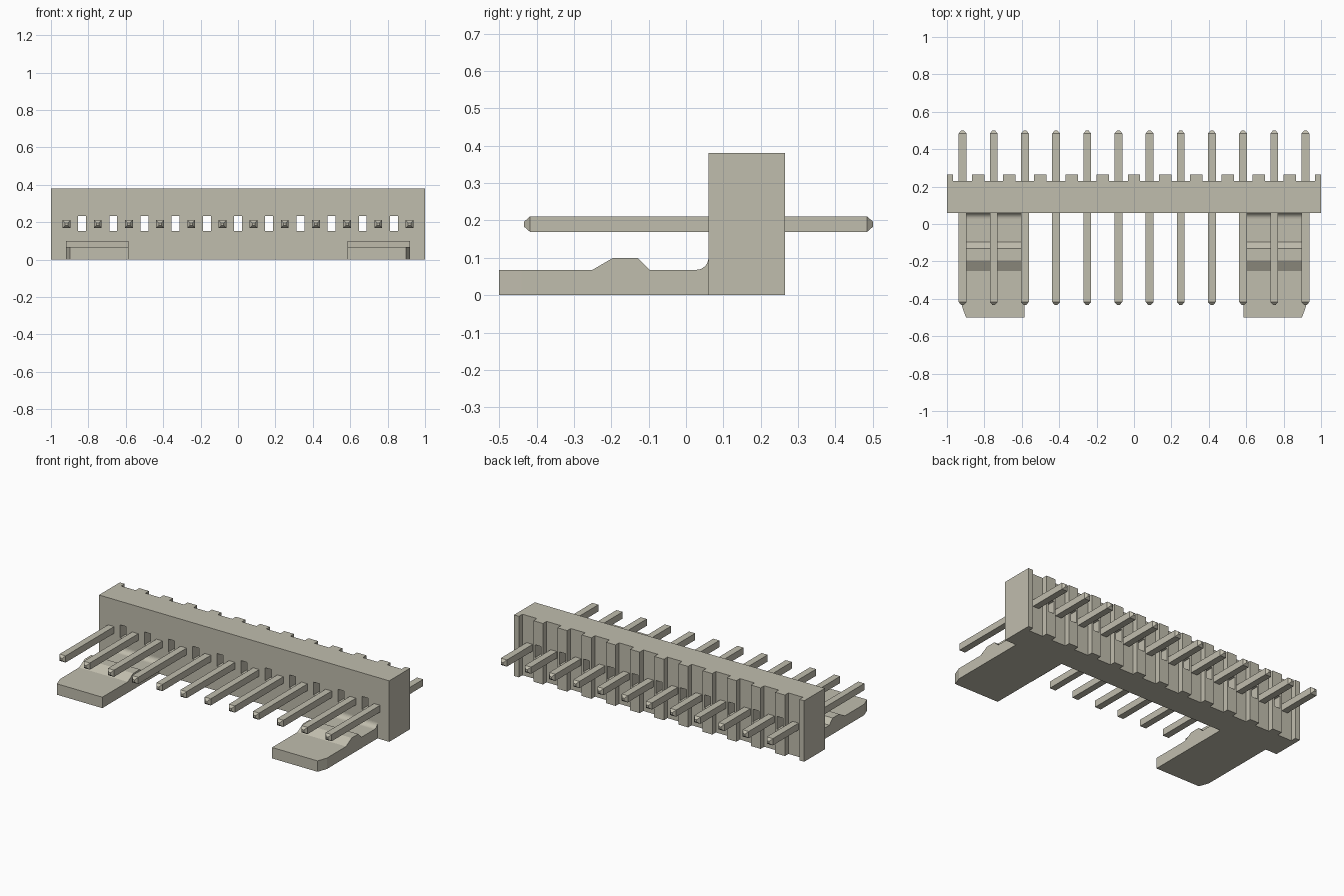
import bpy, bmesh, math
from mathutils import Vector

cube = bpy.data.objects.get("Cube")
if cube:
    bpy.data.objects.remove(cube, do_unlink=True)

mat = bpy.data.materials.new("warm grey plastic")
mat.use_nodes = True
COLOUR = (0.53, 0.51, 0.42, 1)
mat.diffuse_color = COLOUR
mat.node_tree.nodes["Principled BSDF"].inputs["Base Color"].default_value = COLOUR

PITCH = 1 / 6
PIN_X = [(i - 5.5) * PITCH for i in range(12)]
GAP_X = [i * PITCH for i in range(-5, 6)]
PIN_Z = 0.19


def make_object(name, bm):
    bmesh.ops.recalc_face_normals(bm, faces=bm.faces)
    mesh = bpy.data.meshes.new(name)
    bm.to_mesh(mesh)
    bm.free()
    mesh.materials.append(mat)
    obj = bpy.data.objects.new(name, mesh)
    bpy.context.collection.objects.link(obj)
    return obj


def extrude_outline(points, offset):
    bm = bmesh.new()
    face = bm.faces.new([bm.verts.new(p) for p in points])
    result = bmesh.ops.extrude_face_region(bm, geom=[face])
    moved = [v for v in result["geom"] if isinstance(v, bmesh.types.BMVert)]
    bmesh.ops.translate(bm, verts=moved, vec=Vector(offset))
    return bm


def apply_boolean(obj, cutter, operation):
    mod = obj.modifiers.new("cut", "BOOLEAN")
    mod.operation = operation
    mod.solver = "EXACT"
    mod.object = cutter
    cutter.hide_render = True
    graph = bpy.context.evaluated_depsgraph_get()
    mesh = bpy.data.meshes.new_from_object(obj.evaluated_get(graph))
    obj.modifiers.clear()
    obj.data = mesh
    bpy.data.objects.remove(cutter, do_unlink=True)


# Housing: ribbed back edge, with a channel behind every pin
FRONT, GROOVE, BACK = 0.06, 0.23, 0.265
outline = [(-1, FRONT, 0), (1, FRONT, 0), (1, BACK, 0)]
for x in reversed(PIN_X):
    outline += [(x + 0.05, BACK, 0), (x + 0.05, GROOVE, 0),
                (x - 0.05, GROOVE, 0), (x - 0.05, BACK, 0)]
outline.append((-1, BACK, 0))
housing = make_object("housing", extrude_outline(outline, (0, 0, 0.38)))

# Through windows between the pins
bm = bmesh.new()
for x in GAP_X:
    box = bmesh.ops.create_cube(bm, size=1)["verts"]
    bmesh.ops.scale(bm, verts=box, vec=(0.042, 0.6, 0.08))
    bmesh.ops.translate(bm, verts=box, vec=(x, 0.16, 0.193))
apply_boolean(housing, make_object("window_cutter", bm), "DIFFERENCE")

# Locking ramps: ridge on top, fillet at the housing, chamfered outer corner
R = 0.032
profile = [(-0.5, 0), (-0.5, 0.068), (-0.25, 0.068), (-0.195, 0.1),
           (-0.13, 0.1), (-0.097, 0.068)]
for i in range(9):
    a = math.pi / 2 * i / 8
    profile.append((FRONT - R + R * math.sin(a), 0.1 - R * math.cos(a)))
profile.append((FRONT, 0))
INNER, OUTER = 0.585, 0.92
for side, name in ((1, "left_lock_ramp"), (-1, "right_lock_ramp")):
    points = [(side * INNER, y, z) for y, z in profile]
    bm = extrude_outline(points, (side * (OUTER - INNER), 0, 0))
    normal = Vector((side * 0.06, -0.022, 0))
    cut = bmesh.ops.bisect_plane(
        bm, geom=bm.verts[:] + bm.edges[:] + bm.faces[:],
        plane_co=(side * OUTER, -0.44, 0), plane_no=normal, clear_outer=True)
    rim = [e for e in cut["geom_cut"] if isinstance(e, bmesh.types.BMEdge)]
    bmesh.ops.holes_fill(bm, edges=rim, sides=0)
    make_object(name, bm)

# Pins: square bars with tapered tips
HALF, TIP = 0.021, 0.007
RINGS = [(-0.433, TIP), (-0.417, HALF), (0.484, HALF), (0.5, TIP)]
for number, x in enumerate(PIN_X, 1):
    bm = bmesh.new()
    loops = [[bm.verts.new((x + sx * r, y, PIN_Z + sz * r))
              for sx, sz in ((-1, -1), (1, -1), (1, 1), (-1, 1))]
             for y, r in RINGS]
    for a, b in zip(loops, loops[1:]):
        for i in range(4):
            j = (i + 1) % 4
            bm.faces.new((a[i], a[j], b[j], b[i]))
    bm.faces.new(loops[0])
    bm.faces.new(loops[-1])
    make_object(f"pin_{number}", bm)
